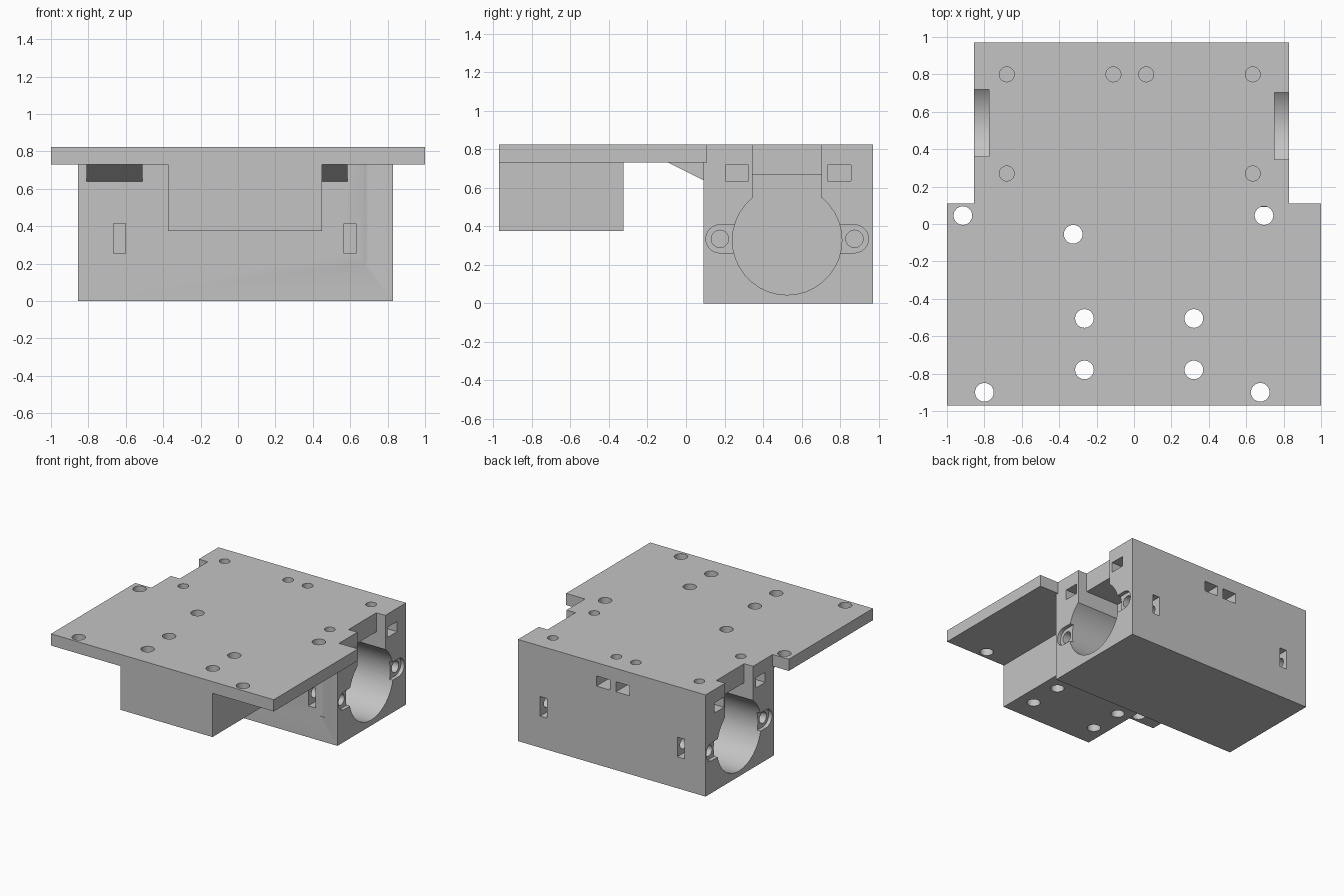
import bpy, bmesh, math
from mathutils import Matrix

cube = bpy.data.objects.get("Cube")
if cube:
    bpy.data.objects.remove(cube, do_unlink=True)

grey = bpy.data.materials.new("plain grey")
grey.use_nodes = True
COLOUR = (0.55, 0.55, 0.55, 1)
grey.diffuse_color = COLOUR
grey.node_tree.nodes["Principled BSDF"].inputs["Base Color"].default_value = COLOUR


def finish(name, bm):
    bmesh.ops.recalc_face_normals(bm, faces=bm.faces)
    mesh = bpy.data.meshes.new(name)
    bm.to_mesh(mesh)
    bm.free()
    mesh.materials.append(grey)
    obj = bpy.data.objects.new(name, mesh)
    bpy.context.scene.collection.objects.link(obj)
    return obj


def box(name, x, y, z):
    """Box between the low and high value on each axis."""
    bm = bmesh.new()
    spans = [sorted(s) for s in (x, y, z)]
    size = Matrix.Diagonal([b - a for a, b in spans] + [1])
    centre = Matrix.Translation([(a + b) / 2 for a, b in spans])
    bmesh.ops.create_cube(bm, size=1, matrix=centre @ size)
    return finish(name, bm)


def rod(name, axis, centre, radius, length, sides=24):
    bm = bmesh.new()
    turn = Matrix.Rotation(math.pi / 2, 4, "Y") if axis == "X" else Matrix()
    bmesh.ops.create_cone(bm, cap_ends=True, segments=sides, radius1=radius,
                          radius2=radius, depth=length,
                          matrix=Matrix.Translation(centre) @ turn)
    return finish(name, bm)


def ramp(name, x0, x1):
    """Sloping brace under the deck, in front of the motor block."""
    bm = bmesh.new()
    profile = [(-0.09, 0.73), (0.09, 0.64), (0.13, 0.64), (0.13, 0.77), (-0.09, 0.77)]
    face = bm.faces.new([bm.verts.new((x0, y, z)) for y, z in profile])
    ext = bmesh.ops.extrude_face_region(bm, geom=[face])
    moved = [v for v in ext["geom"] if isinstance(v, bmesh.types.BMVert)]
    bmesh.ops.translate(bm, verts=moved, vec=(x1 - x0, 0, 0))
    return finish(name, bm)


def combine(target, tool, operation):
    tool.hide_render = True
    mod = target.modifiers.new("combine", "BOOLEAN")
    mod.operation, mod.solver, mod.object = operation, "EXACT", tool
    bpy.context.view_layer.objects.active = target
    bpy.ops.object.modifier_apply(modifier=mod.name)
    bpy.data.objects.remove(tool, do_unlink=True)


TOP, FRONT, BACK = 0.825, 0.09, 0.97
LEFT, RIGHT = 0.83, -0.855

# Solid body: motor block, deck, hanging centre block and braces
body = box("motor_mount", (RIGHT, LEFT), (FRONT, BACK), (0, TOP))
for part in (
    box("deck", (-1, 1), (-0.97, 0.11), (0.73, TOP)),
    box("centre_block", (-0.375, 0.45), (-0.97, -0.325), (0.375, 0.78)),
    ramp("right_brace", -0.81, -0.51),
    ramp("left_brace", -0.14, 0.585),
):
    combine(body, part, "UNION")

cutters = []

# Motor pocket at each end of the block
AXIS_Z, DEPTH = 0.328, 0.38
for end, side, mid, nut_x in ((LEFT, 1, 0.525, 0.6), (RIGHT, -1, 0.54, -0.633)):
    out = end + side * 0.05
    inner = end - side * DEPTH
    cutters += [
        rod("motor_bore", "X", ((out + inner) / 2, mid, AXIS_Z), 0.284,
            abs(out - inner), 36),
        box("wire_box", (inner, out), (mid - 0.179, mid + 0.179), (AXIS_Z, 0.67)),
        box("wire_notch", (end - side * 0.08, out), (mid - 0.179, mid + 0.179),
            (0.6, TOP + 0.1)),
        box("tab_recess", (end - side * 0.03, out), (mid - 0.349, mid + 0.349),
            (0.262, 0.408)),
    ]
    # Tab ends, screw holes and nut slots on both sides of the bore
    for way, wall in ((-1, FRONT), (1, BACK)):
        y = mid + way * 0.349
        cutters += [
            rod("tab_end", "X", (end + side * 0.01, y, 0.335), 0.073, 0.08),
            rod("screw_hole", "X", (end - side * 0.13, y, 0.335), 0.045, 0.4),
            box("nut_slot", (nut_x - 0.032, nut_x + 0.032),
                (wall + way * 0.05, mid + way * 0.29), (0.255, 0.415)),
        ]
    # Lid screws and their nut slots through the end face
    lid_x = 0.635 if side > 0 else -0.68
    for y in (0.27, 0.8):
        cutters += [
            rod("lid_hole", "Z", (lid_x, y, 0.72), 0.04, 0.32),
            box("lid_nut_slot", (lid_x - side * 0.06, out),
                (y - 0.065, y + 0.055), (0.635, 0.717)),
        ]

# Middle lid screws with nut slots through the back face
for x in (-0.11, 0.065):
    cutters += [
        rod("back_hole", "Z", (x, 0.8, 0.72), 0.04, 0.32),
        box("back_nut_slot", (x - 0.06, x + 0.06), (0.74, BACK + 0.05), (0.635, 0.717)),
    ]

# Through holes in the deck and centre block
deck_holes = [(-0.915, 0.045), (0.695, 0.045), (-0.325, -0.055), (-0.8, -0.9), (0.675, -0.9)]
deck_holes += [(x, y) for x in (-0.265, 0.32) for y in (-0.505, -0.78)]
for x, y in deck_holes:
    cutters.append(rod("deck_hole", "Z", (x, y, 0.6), 0.05, 0.8))

for cutter in cutters:
    combine(body, cutter, "DIFFERENCE")

# Smooth bores, crisp edges
bpy.ops.object.select_all(action="DESELECT")
body.select_set(True)
bpy.context.view_layer.objects.active = body
bpy.ops.object.shade_smooth_by_angle(angle=math.radians(25))
